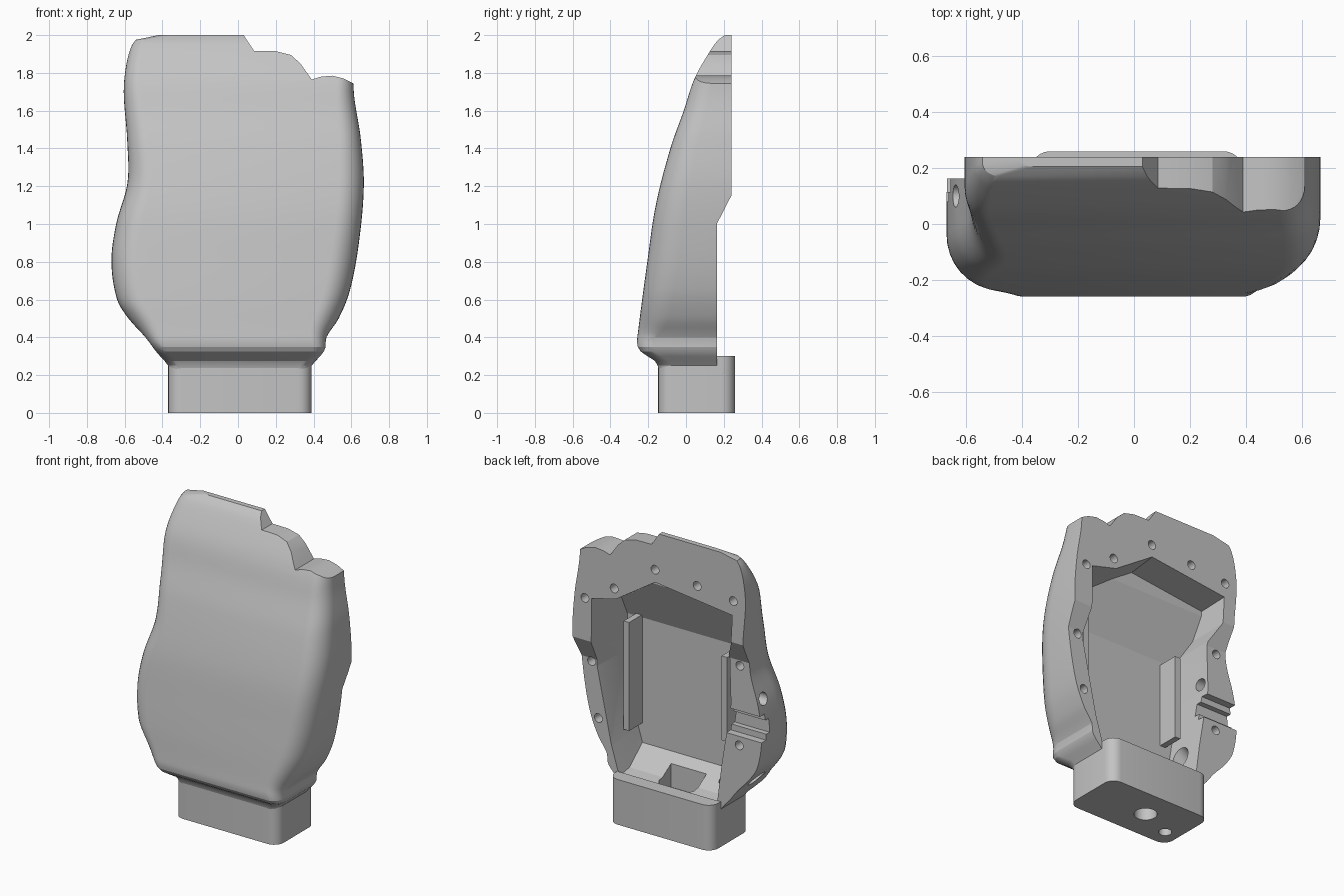
import bpy, bmesh, math
from mathutils import Vector, Matrix

if "Cube" in bpy.data.objects:
    bpy.data.objects.remove(bpy.data.objects["Cube"], do_unlink=True)

grey = bpy.data.materials.new("plain grey")
grey.use_nodes = True
grey.diffuse_color = (0.55, 0.55, 0.55, 1)
for node in grey.node_tree.nodes:
    if node.type == 'BSDF_PRINCIPLED':
        node.inputs["Base Color"].default_value = grey.diffuse_color


def finish(name, bm):
    bmesh.ops.recalc_face_normals(bm, faces=bm.faces)
    mesh = bpy.data.meshes.new(name)
    bm.to_mesh(mesh)
    bm.free()
    mesh.materials.append(grey)
    obj = bpy.data.objects.new(name, mesh)
    bpy.context.collection.objects.link(obj)
    return obj


def loft(name, rings):
    bm = bmesh.new()
    rows = [[bm.verts.new(p) for p in ring] for ring in rings]
    count = len(rows[0])
    for a, b in zip(rows, rows[1:]):
        for i in range(count):
            j = (i + 1) % count
            bm.faces.new((a[i], a[j], b[j], b[i]))
    bm.faces.new(rows[0])
    bm.faces.new(rows[-1])
    return finish(name, bm)


def prism(name, pts, axis, start, end, shrink=1, middle=0.9):
    # Extrude a 2D outline along one axis, optionally tapering the first end
    def place(p, q, t):
        return {'x': (t, p, q), 'y': (p, t, q), 'z': (p, q, t)}[axis]
    first = [place(p * shrink, middle + (q - middle) * shrink, start) for p, q in pts]
    return loft(name, [first, [place(p, q, end) for p, q in pts]])


def box(name, x, y, z):
    pts = [(x[0], y[0]), (x[1], y[0]), (x[1], y[1]), (x[0], y[1])]
    return prism(name, pts, 'z', z[0], z[1])


def rod(name, centre, direction, radius, length):
    bm = bmesh.new()
    turn = Vector(direction).to_track_quat('Z', 'Y').to_matrix().to_4x4()
    bmesh.ops.create_cone(bm, cap_ends=True, segments=24, radius1=radius, radius2=radius,
                          depth=length, matrix=Matrix.Translation(centre) @ turn)
    return finish(name, bm)


def activate(obj):
    bpy.ops.object.select_all(action='DESELECT')
    obj.select_set(True)
    bpy.context.view_layer.objects.active = obj


def combine(obj, tool, operation='DIFFERENCE', keep=False):
    activate(obj)
    mod = obj.modifiers.new("cut", 'BOOLEAN')
    mod.operation, mod.solver, mod.object = operation, 'EXACT', tool
    bpy.ops.object.modifier_apply(modifier=mod.name)
    if not keep:
        bpy.data.objects.remove(tool, do_unlink=True)


def curve(keys, z):
    # Smooth interpolation through (height, value) keys
    n = len(keys)
    i = max(k for k in range(n - 1) if keys[k][0] <= z + 1e-6 or k == 0)

    def slope(k):
        a, b = keys[max(k - 1, 0)], keys[min(k + 1, n - 1)]
        return (b[1] - a[1]) / (b[0] - a[0])
    (za, va), (zb, vb) = keys[i], keys[i + 1]
    h = zb - za
    t = (z - za) / h
    s = t * t * (3 - 2 * t)
    return (va + (vb - va) * s + h * slope(i) * t * (1 - t) ** 2
            - h * slope(i + 1) * t * t * (1 - t))


# Palm shell: rounded sections stacked along the height
right_edge = [(.2, .38), (.25, .39), (.3, .435), (.34, .462), (.4, .468), (.5, .533), (.65, .593),
              (.9, .64), (1.2, .666), (1.45, .65), (1.7, .613), (2, .61)]
left_edge = [(.2, -.365), (.25, -.37), (.32, -.43), (.4, -.49), (.5, -.58), (.6, -.64),
             (.8, -.67), (1, -.645), (1.22, -.585), (1.45, -.587), (1.7, -.605), (1.85, -.59),
             (1.95, -.56), (1.98, -.53), (2, -.42)]
front_edge = [(.2, -.14), (.25, -.15), (.28, -.17), (.32, -.235), (.36, -.258), (.42, -.255),
              (.8, -.205), (1.1, -.16), (1.4, -.083), (1.6, -.012), (1.77, .045), (1.92, .13),
              (1.98, .175), (2, .205)]
corner = [(.2, .06), (.36, .07), (.5, .13), (1.2, .13), (1.6, .1), (2, .06)]


def back_level(z, start):
    return .163 + .077 * min(max((z - start) / .15, 0), 1)


def section(z):
    left, right, front, r = (curve(k, z) for k in (left_edge, right_edge, front_edge, corner))
    back_right, back_left = back_level(z, 1), back_level(z, 1.275)
    ry = min(r * 1.2, .7 * (back_left - front))
    ring = [(.2, back_right, z), (right, back_right, z)]
    for side, edge in ((1, right), (-1, left)):
        arc = [(edge - side * r * (1 - math.cos(a)), front + ry * (1 - math.sin(a)), z)
               for a in (k * math.pi / 16 for k in range(9))]
        ring += arc[::side]
    return ring + [(left, back_left, z), (-.2, back_left, z)]


palm = loft("palm_shell", [section(.2 + .025 * i) for i in range(73)])

# Stepped knuckle edge at the top
combine(palm, prism("knuckle_cut", [
    (.03, 2.1), (.03, 2), (.085, 1.917), (.2, 1.915), (.28, 1.895), (.33, 1.85), (.39, 1.765),
    (.44, 1.78), (.5, 1.785), (.56, 1.77), (.61, 1.745), (.8, 1.745), (.8, 2.1)], 'y', -.5, .5))

# Wrist block with rounded upright corners
outline = []
for k, (cx, cy) in enumerate([(.32, .19), (-.3, .19), (-.3, -.077), (.32, -.077)]):
    for s in range(7):
        a = (k + s / 6) * math.pi / 2
        outline.append((cx + .07 * math.cos(a), cy + .07 * math.sin(a)))
wrist = prism("wrist_block", outline, 'z', 0, .3)

# Hollow: tapered opening limited by a side profile
hollow = prism("hollow", [
    (.06, 1.69), (.35, 1.5), (.54, 1.45), (.54, 1.2), (.56, .97), (.45, .45), (.36, .15),
    (-.34, .15), (-.39, .54), (-.46, .97), (-.45, 1.31), (-.51, 1.43), (-.52, 1.62)],
    'y', -.3, .4, .9)
combine(hollow, prism("hollow_side", [
    (.165, .27), (.06, .29), (-.1, .39), (-.1, 1.22), (.045, 1.55), (.045, 1.8), (.4, 1.8),
    (.4, .302), (.165, .302)], 'x', -1, 1), 'INTERSECT')
combine(palm, hollow, keep=True)
combine(wrist, hollow)

# Wrist pocket and cable holes
for part in (palm, wrist):
    combine(part, prism("pocket", [(-.13, -.03), (.13, -.03), (.13, .1), (.08, .16), (-.08, .16),
                                   (-.13, .1)], 'z', .19, .45))
    combine(part, rod("main_hole", (-.04, .06, .1), (0, 0, 1), .07, .5))
    combine(part, rod("small_hole", (-.27, -.03, .15), (0, 0, 1), .04, .6))

# Screw holes around the rim
for x, z in [(.575, 1.43), (.36, 1.55), (.06, 1.755), (-.25, 1.73), (-.515, 1.7), (.58, .98),
             (.53, .615), (-.51, 1.24), (-.505, .71)]:
    depth = .24 if z > 1.3 else .163
    combine(palm, rod("screw_hole", (x, depth, z), (0, 1, 0), .029, .16))

# Strap notch and side holes
combine(palm, box("notch", (-.8, -.36), (.115, .3), (.77, .94)))
combine(palm, box("groove", (-.8, -.36), (.08, .3), (.81, .9)))
combine(palm, rod("side_hole", (-.6, .1, 1.03), (1, 0, 0), .04, .4))
combine(palm, rod("lower_hole", (-.48, 0, .46), (1, 0, .7), .065, .36))

# Mounting rails on the inner floor
rails = [box(side + "_rail", (x - .02, x + .02), (-.12, .04), (low, high))
         for side, x, low, high in (("left", .41, .52, 1.24), ("right", -.31, .64, 1.2))]

for obj in [palm, wrist] + rails:
    activate(obj)
    bpy.ops.object.shade_smooth_by_angle(angle=math.radians(20))
